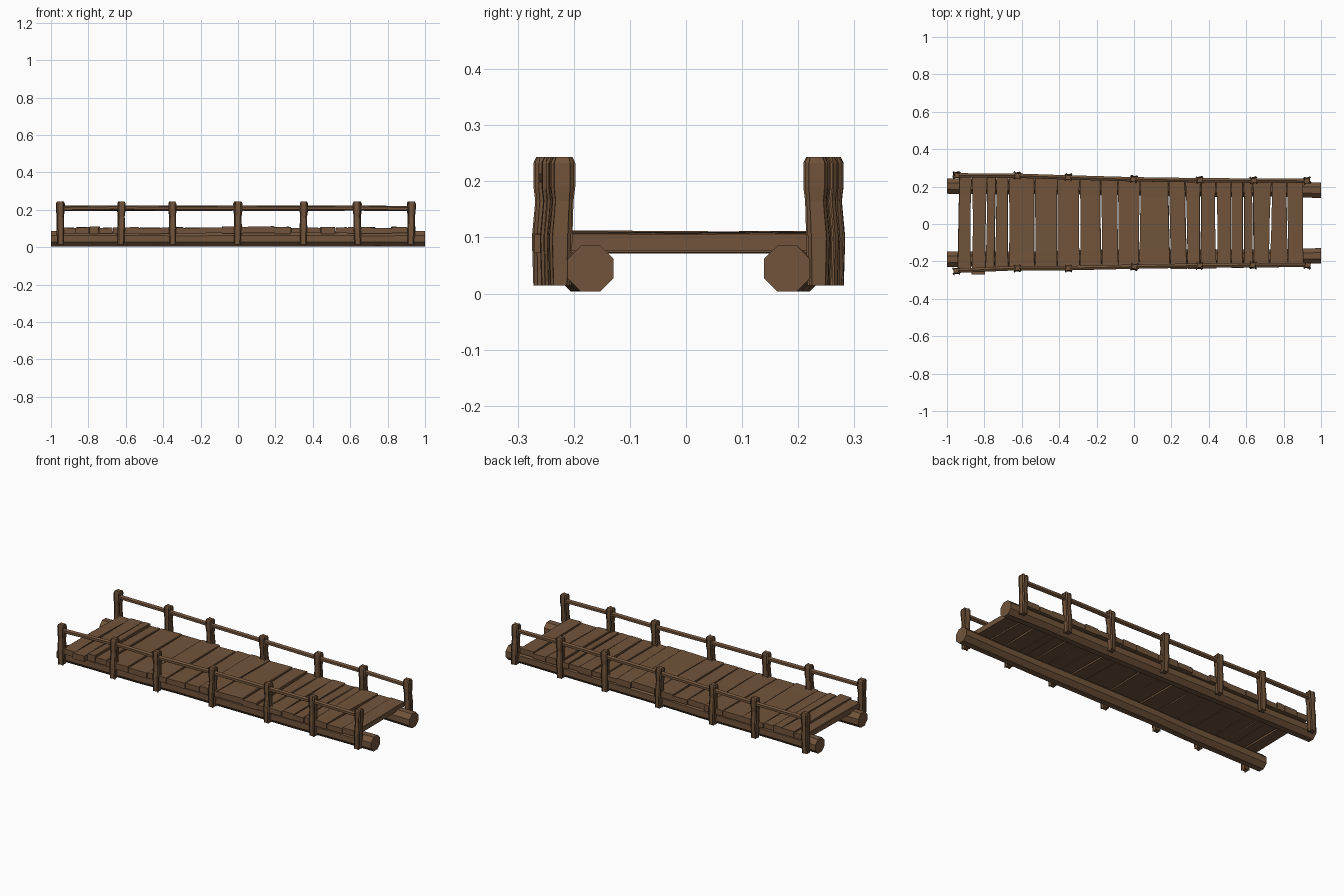
import bpy, bmesh, math, random

random.seed(4)
cube = bpy.data.objects.get("Cube")
if cube:
    bpy.data.objects.remove(cube, do_unlink=True)

wood = bpy.data.materials.new("brown wood")
wood.use_nodes = True
wood.diffuse_color = (0.165, 0.088, 0.043, 1)
bsdf = wood.node_tree.nodes["Principled BSDF"]
bsdf.inputs["Base Color"].default_value = wood.diffuse_color
bsdf.inputs["Roughness"].default_value = 0.9


def jitter(amount):
    return random.uniform(-amount, amount)


def loft(name, rings):
    """Skin a closed solid through matching rings of points."""
    bm = bmesh.new()
    loops = [[bm.verts.new(p) for p in ring] for ring in rings]
    n = len(loops[0])
    for a, b in zip(loops, loops[1:]):
        for i in range(n):
            j = (i + 1) % n
            bm.faces.new((a[i], a[j], b[j], b[i]))
    bm.faces.new(loops[0])
    bm.faces.new(loops[-1])
    bmesh.ops.recalc_face_normals(bm, faces=bm.faces)
    mesh = bpy.data.meshes.new(name)
    bm.to_mesh(mesh)
    bm.free()
    mesh.materials.append(wood)
    obj = bpy.data.objects.new(name, mesh)
    bpy.context.collection.objects.link(obj)
    return obj


def round_ring(x, y, z, radius, sides, turn=0.0):
    angles = [turn + math.tau * i / sides for i in range(sides)]
    return [(x, y + radius * math.cos(a), z + radius * math.sin(a)) for a in angles]


def lerp(a, b, x):
    return a + (b - a) * (x + 1) / 2


# Two long eight-sided logs under the deck
for name, start, end in (("front_log", -0.188, -0.170), ("back_log", 0.203, 0.180)):
    rings = []
    for i in range(9):
        x = -1 + i / 4
        inner = 0 < i < 8
        rings.append(round_ring(x, lerp(start, end, x) + inner * jitter(0.004),
                                0.0445, 0.0445 - inner * random.uniform(0, 0.002), 8, 0.39))
    loft(name, rings)

# Deck planks: seam position and width of the lens-shaped gap at mid-span
seams = [(-0.94, 0), (-0.868, 0.012), (-0.79, 0.004), (-0.74, 0.003), (-0.67, 0.006),
         (-0.53, 0.003), (-0.41, 0.002), (-0.29, 0.007), (-0.175, 0.005),
         (-0.085, 0.003), (0.03, 0.004), (0.19, 0.003), (0.28, 0.004), (0.355, 0.003),
         (0.44, 0.011), (0.52, 0.003), (0.585, 0.004), (0.635, 0.003),
         (0.73, 0.009), (0.82, 0.003), (0.905, 0)]
slants = [jitter(0.006) for s in seams]
spans = (-1, -0.6, 0, 0.6, 1)
for k in range(len(seams) - 1):
    (x0, g0), (x1, g1) = seams[k], seams[k + 1]
    mid = (x0 + x1) / 2
    front = lerp(-0.25, -0.226, mid) + jitter(0.006) - (0.02 if k == 1 else 0)
    back = lerp(0.252, 0.228, mid) + jitter(0.006)
    top = 0.106 + jitter(0.004)
    bottom = 0.074 + jitter(0.003)
    tilt = jitter(0.002)
    rings = []
    for t in spans:
        y = lerp(front, back, t)
        open_ = 1 - t * t
        a = x0 + slants[k] * t + g0 * open_ / 2 + 0.0008
        b = x1 + slants[k + 1] * t - g1 * open_ / 2 - 0.0008
        dz = jitter(0.0012)
        rings.append([(a, y, bottom), (b, y, bottom), (b, y, top + dz - tilt - 0.002),
                      (b - 0.003, y, top + dz - tilt), (a + 0.003, y, top + dz + tilt),
                      (a, y, top + dz + tilt - 0.002)])
    loft("deck_plank_%02d" % (k + 1), rings)

# Posts along both edges, slightly waisted with chamfered tops
post_x = (-0.95, -0.625, -0.35, 0, 0.35, 0.638, 0.927)
edges = {"front": (-0.25, -0.236, -0.236, -0.228, -0.222, -0.220, -0.219),
         "back": (0.260, 0.258, 0.249, 0.239, 0.234, 0.232, 0.231)}
profile = ((0.014, 0.017), (0.10, 0.0195), (0.165, 0.0175), (0.19, 0.0205),
           (0.233, 0.0205), (0.243, 0.016))
for side, ys in edges.items():
    sign = -1 if side == "front" else 1
    for k, (x, y) in enumerate(zip(post_x, ys)):
        turn = jitter(0.12)
        lean = jitter(0.004)
        rings = []
        for z, half in profile:
            ring = []
            cx, cy = x + lean * (z - 0.12) / 0.12, y + sign * 0.004 * (z < 0.15)
            for sx, sy in ((-1, -1), (1, -1), (1, 1), (-1, 1)):
                # Clip each corner to give a rough hewn section
                corners = ((1, 0.7), (0.7, 1)) if sx * sy < 0 else ((0.7, 1), (1, 0.7))
                for u, v in corners:
                    px, py = sx * u * half, sy * v * half
                    ring.append((cx + px * math.cos(turn) - py * math.sin(turn),
                                 cy + px * math.sin(turn) + py * math.cos(turn), z))
            rings.append(ring)
        loft("%s_post_%d" % (side, k + 1), rings)

    # Handrail running through the posts
    loft(side + "_rail", [round_ring(x, y, 0.208 + jitter(0.003), 0.0135, 6, 0.52)
                          for x, y in zip(post_x, ys)])
